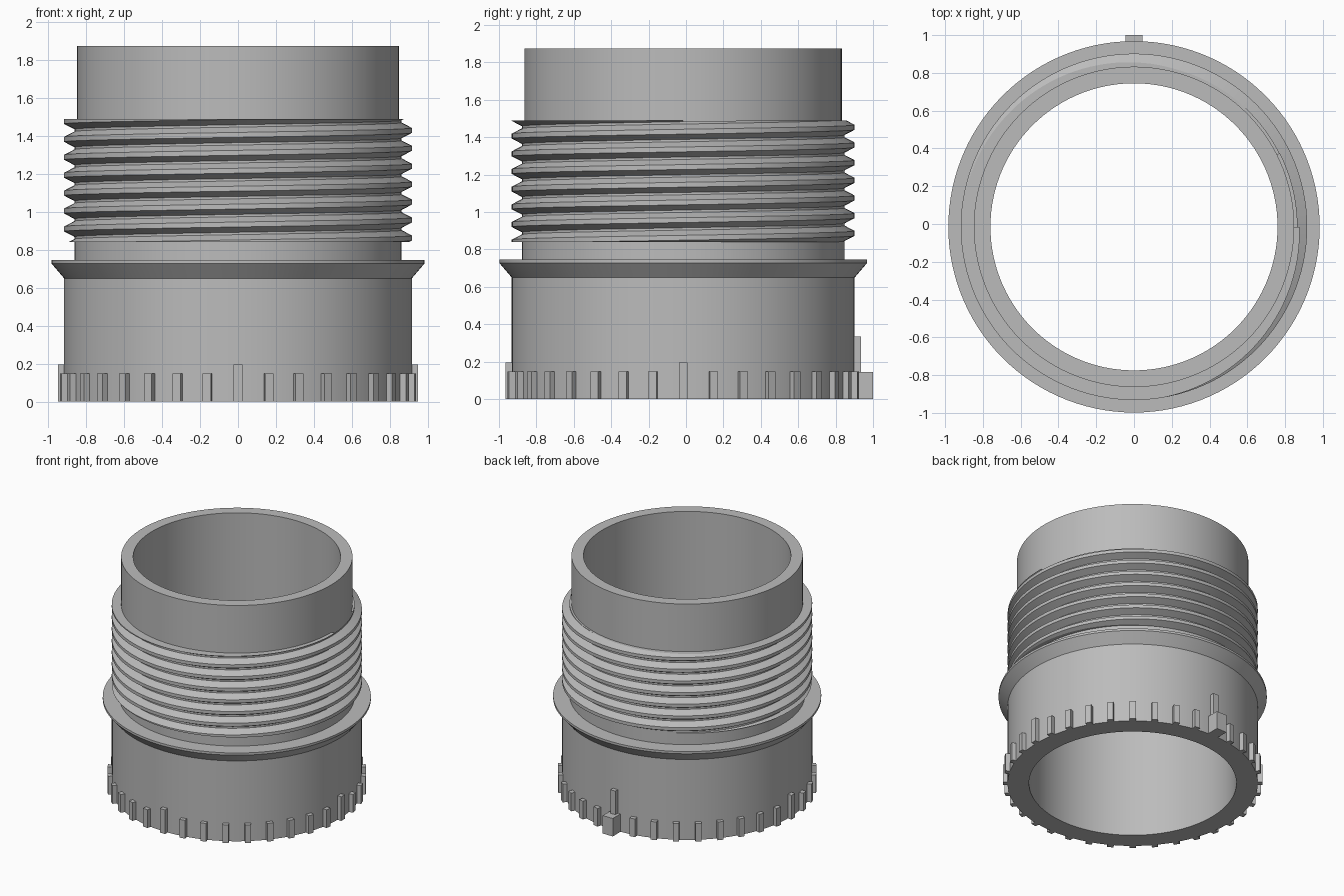
import bpy, bmesh, math
from mathutils import Matrix, Vector

if "Cube" in bpy.data.objects:
    bpy.data.objects.remove(bpy.data.objects["Cube"])

CY = -0.015          # axis of the sleeve, offset so the key block stays in bounds
SEG = 120
PITCH = 0.0945
Z_LOW, Z_HIGH = 0.84, 1.49

grey = bpy.data.materials.new("plain grey")
grey.use_nodes = True
colour = (0.5, 0.5, 0.5, 1)
grey.diffuse_color = colour
grey.node_tree.nodes["Principled BSDF"].inputs["Base Color"].default_value = colour


def finish(name, bm):
    """Turn a bmesh into a named, shaded object on the sleeve axis."""
    bmesh.ops.recalc_face_normals(bm, faces=bm.faces)
    mesh = bpy.data.meshes.new(name)
    bm.to_mesh(mesh)
    bm.free()
    mesh.materials.append(grey)
    obj = bpy.data.objects.new(name, mesh)
    obj.location.y = CY
    bpy.context.collection.objects.link(obj)
    bpy.ops.object.select_all(action="DESELECT")
    obj.select_set(True)
    bpy.context.view_layer.objects.active = obj
    bpy.ops.object.shade_smooth_by_angle(angle=math.radians(20))
    return obj


def polar(r, angle, z):
    return Vector((r * math.cos(angle), r * math.sin(angle), z))


# Sleeve: closed profile of (radius, height) turned round the axis
profile = [(0.76, 0), (0.917, 0), (0.917, 0.65), (0.983, 0.727), (0.983, 0.745),
           (0.863, 0.745), (0.863, Z_LOW + 0.01), (0.848, Z_LOW + 0.01),
           (0.848, 1.875), (0.76, 1.875)]
bm = bmesh.new()
rings = [[bm.verts.new(polar(r, 2 * math.pi * i / SEG, z)) for r, z in profile]
         for i in range(SEG)]
for i in range(SEG):
    a, b = rings[i], rings[(i + 1) % SEG]
    for j in range(len(profile)):
        k = (j + 1) % len(profile)
        bm.faces.new((a[j], b[j], b[k], a[k]))
finish("sleeve", bm)

# Screw thread: helical sweep of one tooth, trimmed flat at both ends
tooth = [(0.863, -0.041), (0.917, -0.013), (0.917, 0.013), (0.863, 0.041),
         (0.863, PITCH - 0.041)]
bm = bmesh.new()
turns = 9
start = 1.335 - 6 * PITCH
rows = []
for i in range(turns * SEG + 1):
    angle = 2 * math.pi * i / SEG
    rise = start + PITCH * (i / SEG - 1)
    rows.append([bm.verts.new(polar(r, angle, z + rise)) for r, z in tooth])
for a, b in zip(rows, rows[1:]):
    for j in range(len(tooth) - 1):
        bm.faces.new((a[j], b[j], b[j + 1], a[j + 1]))
bmesh.ops.remove_doubles(bm, verts=bm.verts, dist=0.0001)
for z, side in ((Z_LOW, -1), (Z_HIGH, 1)):
    cut = bmesh.ops.bisect_plane(bm, geom=bm.verts[:] + bm.edges[:] + bm.faces[:],
                                 plane_co=(0, 0, z), plane_no=(0, 0, side),
                                 clear_outer=True)
    # Close the trimmed end with a flat ring reaching into the sleeve wall
    rim = [e for e in cut["geom_cut"] if isinstance(e, bmesh.types.BMEdge)]
    ring = bmesh.ops.extrude_edge_only(bm, edges=rim)["geom"]
    for v in ring:
        if isinstance(v, bmesh.types.BMVert):
            v.co = polar(0.846, math.atan2(v.co.y, v.co.x), z)
finish("screw_thread", bm)


def add_block(bm, angle, r_in, r_out, width, height):
    """Upright block set radially against the wall, standing on the ground."""
    place = (Matrix.Rotation(angle, 4, "Z")
             @ Matrix.Translation(((r_in + r_out) / 2, 0, height / 2))
             @ Matrix.Diagonal((r_out - r_in, width, height, 1)))
    bmesh.ops.create_cube(bm, size=1, matrix=place)


# Grip ribs round the foot, taller at each quarter and tallest at the back
bm = bmesh.new()
for i in range(36):
    height = 0.335 if i == 9 else 0.195 if i % 9 == 0 else 0.147
    add_block(bm, math.radians(10 * i), 0.89, 0.95, 0.045, height)
finish("grip_ribs", bm)

# Key block at the back
bm = bmesh.new()
add_block(bm, math.pi / 2, 0.89, 1.015, 0.09, 0.145)
finish("key_block", bm)
